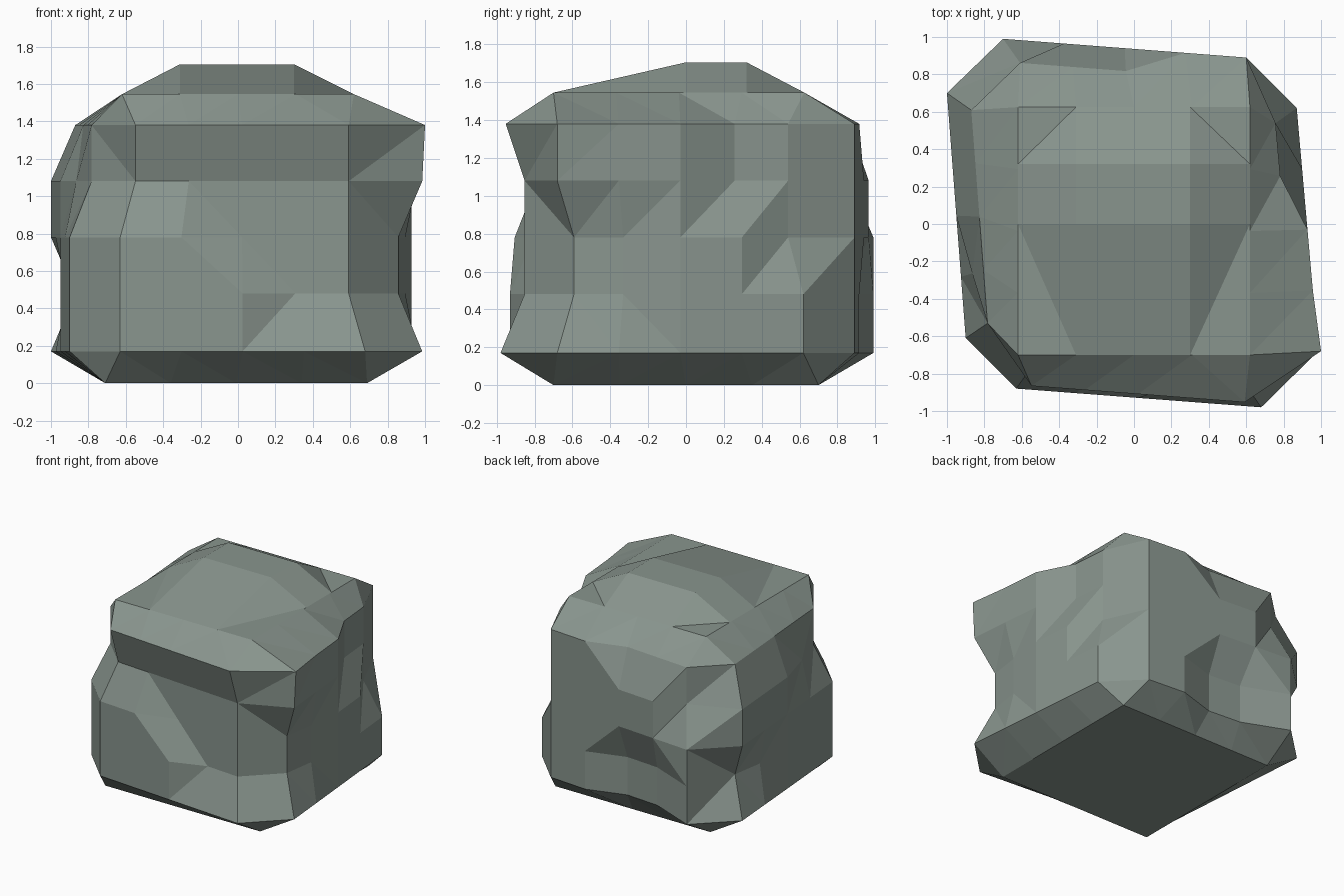
import bpy, bmesh
from mathutils import Vector

if "Cube" in bpy.data.objects:
    bpy.data.objects.remove(bpy.data.objects["Cube"])

# outer block plan: front, right, back, left walls (start and end of each, counter-clockwise)
WALLS = [((-0.63, -0.88), (0.68, -0.98)), ((0.985, -0.68), (0.87, 0.62)),
         ((0.60, 0.89), (-0.70, 0.99)), ((-1.00, 0.70), (-0.90, -0.61))]
# a 5 x 4 chip pattern per level: 2 = full size, 0 = chipped inwards
LEVELS = [(0.17, "22222 22222 22002 22222"),
          (0.48, "22200 01222 22002 01222"),
          (0.78, "22000 01220 22222 22222"),
          (1.08, "00000 22200 22220 22210"),
          (1.38, "00000 22200 22000 00000")]


def wall_points(walls):
    return [Vector(a).lerp(Vector(b), i / 4) for a, b in walls for i in range(5)]


def rect(x0, x1, y0, y1):
    c = [(x0, y0), (x1, y0), (x1, y1), (x0, y1)]
    return wall_points([(c[i], c[(i + 1) % 4]) for i in range(4)])


bm = bmesh.new()


def add_ring(points, z):
    return [bm.verts.new((p.x, p.y, z)) for p in points]


# base, chipped side levels, shoulder
rings = [add_ring(rect(-0.71, 0.69, -0.70, 0.70), 0)]
for z, text in LEVELS:
    marks = text.replace(" ", "")
    pts = [p * (0.87 + 0.065 * int(m)) for p, m in zip(wall_points(WALLS), marks)]
    if z == 1.38:                      # front lip overhangs
        for p in pts[:5]:
            p.y -= 0.1
        pts[5].x += 0.015
    rings.append(add_ring(pts, z))
rings.append(add_ring(rect(-0.62, 0.62, -0.70, 0.625), 1.545))

for lo, hi in zip(rings, rings[1:]):
    for i in range(20):
        j = (i + 1) % 20
        bm.faces.new((lo[i], lo[j], hi[j], hi[i]))
bm.faces.new(rings[0][::-1])

# raised crown with low triangular corners
xs, ys = (-0.62, -0.31, 0.30, 0.62), (-0.70, 0.0, 0.32, 0.625)
g = [[bm.verts.new((x, y, 1.705 if i in (1, 2) and j in (1, 2) else 1.545))
      for j, y in enumerate(ys)] for i, x in enumerate(xs)]
for i in range(3):
    for j in range(3):
        a, b, c, d = g[i][j], g[i + 1][j], g[i + 1][j + 1], g[i][j + 1]
        if i != 1 and j != 1:
            if i == j:
                bm.faces.new((a, b, d))
                bm.faces.new((b, c, d))
            else:
                bm.faces.new((a, b, c))
                bm.faces.new((a, c, d))
        else:
            bm.faces.new((a, b, c, d))

bmesh.ops.remove_doubles(bm, verts=bm.verts, dist=0.003)
bmesh.ops.triangulate(bm, faces=[f for f in bm.faces if len(f.verts) == 4])
bmesh.ops.recalc_face_normals(bm, faces=bm.faces)
mesh = bpy.data.meshes.new("boulder")
bm.to_mesh(mesh)
bm.free()

# dark green-grey stone
stone = bpy.data.materials.new("stone")
stone.diffuse_color = (0.25, 0.30, 0.27, 1)
stone.use_nodes = True
stone.node_tree.nodes["Principled BSDF"].inputs["Base Color"].default_value = stone.diffuse_color
mesh.materials.append(stone)
bpy.context.collection.objects.link(bpy.data.objects.new("boulder", mesh))
